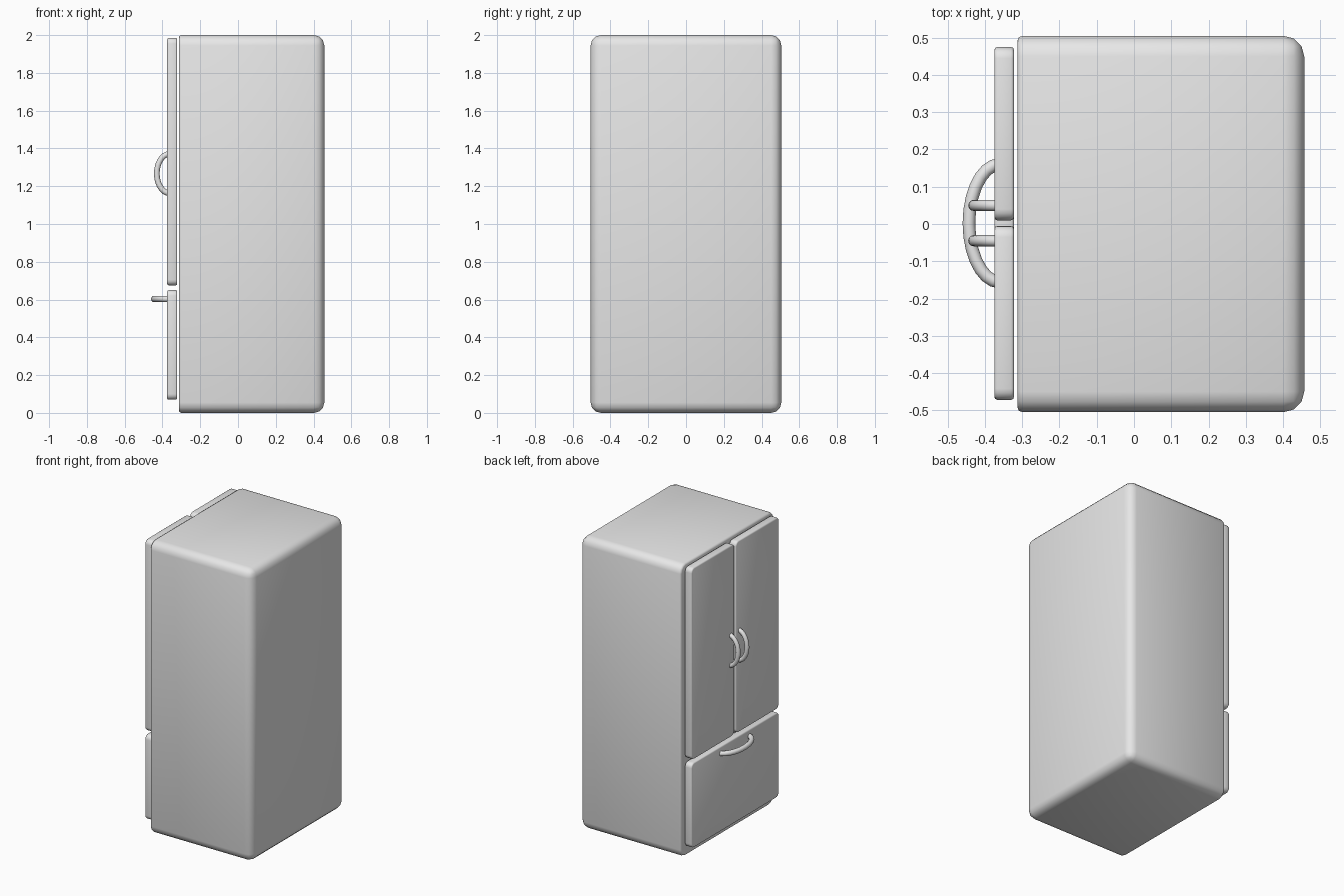
import bpy, bmesh, math
from mathutils import Vector

old = bpy.data.objects.get("Cube")
if old:
    bpy.data.objects.remove(old)

grey = bpy.data.materials.new("light_grey")
grey.use_nodes = True
colour = (0.8, 0.8, 0.8, 1)
grey.diffuse_color = colour
grey.node_tree.nodes["Principled BSDF"].inputs["Base Color"].default_value = colour


def finish(name, bm, angle):
    bmesh.ops.recalc_face_normals(bm, faces=bm.faces)
    mesh = bpy.data.meshes.new(name)
    bm.to_mesh(mesh)
    bm.free()
    mesh.materials.append(grey)
    obj = bpy.data.objects.new(name, mesh)
    bpy.context.collection.objects.link(obj)
    bpy.ops.object.select_all(action="DESELECT")
    obj.select_set(True)
    bpy.context.view_layer.objects.active = obj
    bpy.ops.object.shade_smooth_by_angle(angle=math.radians(angle))
    return obj


def box(low, high):
    bm = bmesh.new()
    bmesh.ops.create_cube(bm, size=1)
    low, high = Vector(low), Vector(high)
    for v in bm.verts:
        v.co = (low + high) / 2 + v.co * (high - low)
    return bm


def bevel(bm, test, width, segments):
    edges = [e for e in bm.edges if test(e)]
    bmesh.ops.bevel(bm, geom=edges, offset=width, segments=segments,
                    profile=0.5, affect="EDGES")


def on_plane(x):
    return lambda e: all(abs(v.co.x - x) < 1e-4 for v in e.verts)


def along_x(e):
    return abs(e.verts[0].co.x - e.verts[1].co.x) > 0.01


# Cabinet: broad rounding everywhere except the tight rim behind the doors
front = -0.313
body = box((front, -0.505, 0), (0.457, 0.505, 2))
bevel(body, lambda e: not on_plane(front)(e), 0.055, 3)
bevel(body, on_plane(front), 0.013, 2)
finish("cabinet", body, 60)


# Door panels: rounded outline with a softened rim on both faces
def door(name, y0, y1, z0, z1):
    x0, x1 = -0.375, -0.322
    bm = box((x0, y0, z0), (x1, y1, z1))
    bevel(bm, along_x, 0.03, 4)
    bevel(bm, lambda e: on_plane(x0)(e) or on_plane(x1)(e), 0.008, 2)
    finish(name, bm, 50)


door("upper_door_left", 0.01, 0.475, 0.675, 1.985)
door("upper_door_right", -0.472, -0.005, 0.675, 1.985)
door("drawer_front", -0.472, 0.475, 0.07, 0.65)


# Handles: bowed tubes whose ends sink into the panels
def handle(name, centre, along, half_span, reach, radius):
    bm = bmesh.new()
    along, out = Vector(along), Vector((-1, 0, 0))
    side = along.cross(out)
    steps, sides = 14, 12
    rings = []
    for i in range(steps + 1):
        a = math.pi * i / steps
        point = Vector(centre) + along * half_span * math.cos(a) + out * reach * math.sin(a)
        normal = (along * math.cos(a) / half_span + out * math.sin(a) / reach).normalized()
        rings.append([bm.verts.new(point + radius * (normal * math.cos(t) + side * math.sin(t)))
                      for t in (2 * math.pi * k / sides for k in range(sides))])
    for a, b in zip(rings, rings[1:]):
        for k in range(sides):
            n = (k + 1) % sides
            bm.faces.new((a[k], a[n], b[n], b[k]))
    bm.faces.new(rings[0])
    bm.faces.new(rings[-1])
    finish(name, bm, 50)


for name, y in (("left", 0.05), ("right", -0.045)):
    handle(f"upper_handle_{name}", (-0.36, y, 1.267), (0, 0, 1), 0.105, 0.07, 0.015)
handle("drawer_handle", (-0.36, 0.002, 0.603), (0, 1, 0), 0.158, 0.083, 0.017)
